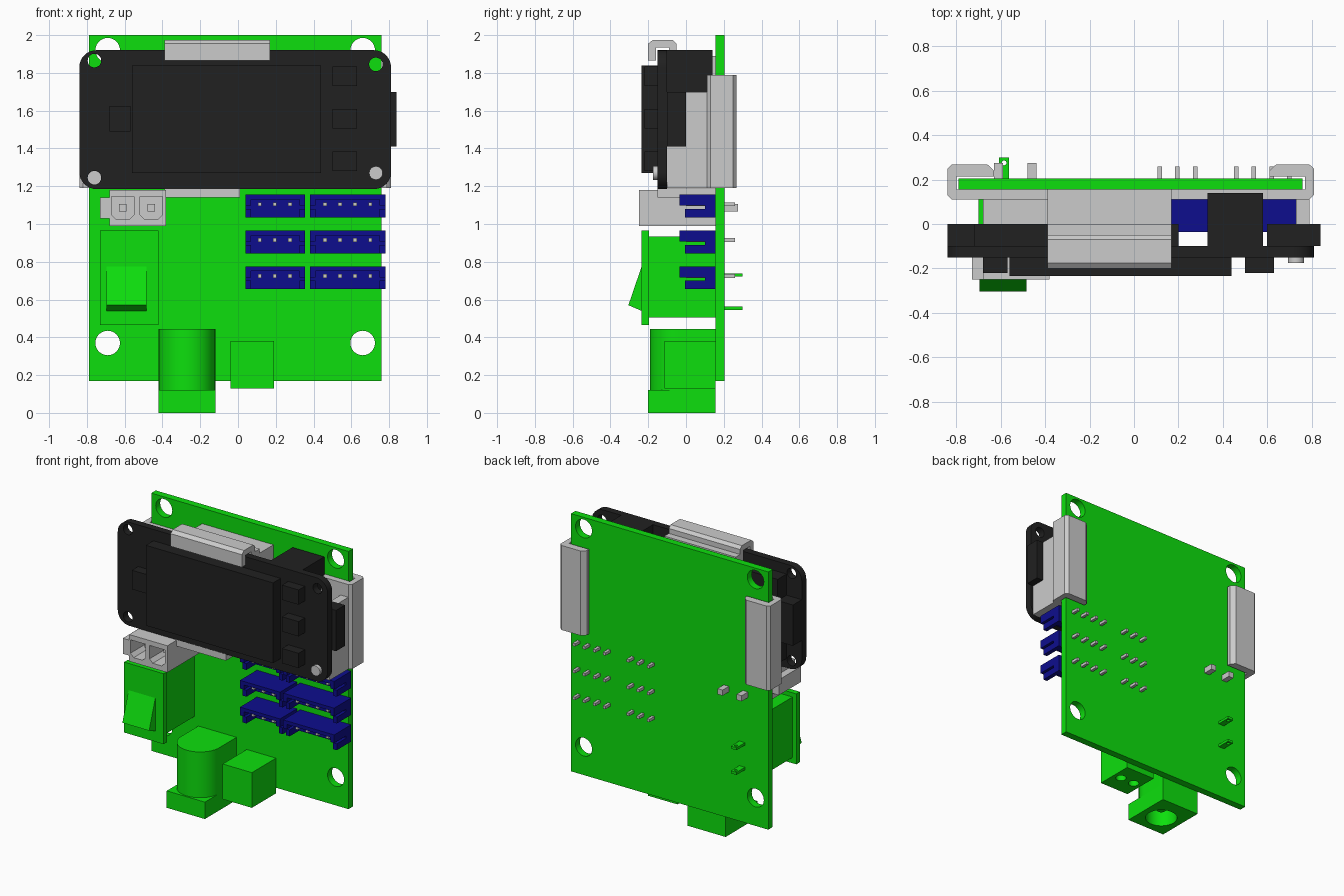
import bpy, bmesh
from math import sin, cos, pi
from mathutils import Vector

if "Cube" in bpy.data.objects:
    bpy.data.objects.remove(bpy.data.objects["Cube"])


def material(name, rgb):
    m = bpy.data.materials.new(name)
    m.diffuse_color = (*rgb, 1)
    m.use_nodes = True
    m.node_tree.nodes["Principled BSDF"].inputs["Base Color"].default_value = m.diffuse_color
    return m


GREEN = material("green", (0.004, 0.74, 0.004))
BLACK = material("black", (0.015, 0.015, 0.015))
BLUE = material("blue", (0.004, 0.004, 0.27))


def finish(name, bm, mat):
    bmesh.ops.recalc_face_normals(bm, faces=bm.faces)
    me = bpy.data.meshes.new(name)
    bm.to_mesh(me)
    bm.free()
    ob = bpy.data.objects.new(name, me)
    bpy.context.collection.objects.link(ob)
    if mat:
        me.materials.append(mat)
    return ob


def add_prism(bm, pts, axis, a, b):
    """Extrude a 2D outline along an axis from a to b."""
    def place(p, t):
        u, v = p
        return {"x": (t, u, v), "y": (u, t, v), "z": (u, v, t)}[axis]
    lo = [bm.verts.new(place(p, a)) for p in pts]
    hi = [bm.verts.new(place(p, b)) for p in pts]
    bm.faces.new(lo)
    bm.faces.new(hi)
    for i in range(len(pts)):
        j = (i + 1) % len(pts)
        bm.faces.new((lo[i], lo[j], hi[j], hi[i]))


def prism(name, pts, axis, a, b, mat=None):
    bm = bmesh.new()
    add_prism(bm, pts, axis, a, b)
    return finish(name, bm, mat)


def boxes(name, specs, mat=None):
    """Each spec is x0, x1, y0, y1, z0, z1."""
    bm = bmesh.new()
    for x0, x1, y0, y1, z0, z1 in specs:
        add_prism(bm, [(x0, y0), (x1, y0), (x1, y1), (x0, y1)], "z", z0, z1)
    return finish(name, bm, mat)


def arc(cx, cy, r, a0=0, a1=2 * pi, n=32, closed=True):
    m = n if closed else n + 1
    return [(cx + r * cos(a0 + (a1 - a0) * i / n), cy + r * sin(a0 + (a1 - a0) * i / n)) for i in range(m)]


def cut(ob, outlines, axis, a, b):
    """Subtract extruded outlines from an object."""
    bm = bmesh.new()
    for pts in outlines:
        add_prism(bm, pts, axis, a, b)
    cutter = finish("cutter", bm, None)
    cutter.hide_render = True
    mod = ob.modifiers.new("cut", "BOOLEAN")
    mod.object = cutter
    mod.operation = "DIFFERENCE"
    mod.solver = "EXACT"
    bpy.context.view_layer.objects.active = ob
    bpy.ops.object.modifier_apply(modifier=mod.name)
    bpy.data.objects.remove(cutter)


def smooth(ob):
    bpy.ops.object.select_all(action="DESELECT")
    ob.select_set(True)
    bpy.context.view_layer.objects.active = ob
    bpy.ops.object.shade_smooth_by_angle()


def rect(x0, x1, y0, y1):
    return [(x0, y0), (x1, y0), (x1, y1), (x0, y1)]


# circuit board with four mounting holes
board = boxes("circuit_board", [(-.79, .76, .155, .205, .17, 2)], GREEN)
cut(board, [arc(x, z, .065) for x in (-.69, .66) for z in (.37, 1.92)], "y", .1, .3)
smooth(board)

# display plate with rounded corners and screw holes
r = .09
outline = []
for i, (x, z) in enumerate([(.81 - r, 1.92 - r), (-.84 + r, 1.92 - r), (-.84 + r, 1.185 + r), (.81 - r, 1.185 + r)]):
    outline += arc(x, z, r, i * pi / 2, (i + 1) * pi / 2, 8, False)
plate = prism("display_plate", outline, "y", -.15, -.10, BLACK)
cut(plate, [arc(x, z, .036, n=24) for x, z in ((-.76, 1.865), (.73, 1.845), (-.76, 1.245))], "y", -.3, .0)
smooth(plate)

# screen, buttons and parts behind the plate
boxes("screen", [(-.56, .44, -.235, -.15, 1.27, 1.84)], BLACK)
boxes("buttons", [(.5, .63, -.22, -.15, z, z + .105) for z in (1.28, 1.505, 1.73)]
      + [(-.68, -.57, -.22, -.15, 1.49, 1.625)], BLACK)
boxes("display_back", [(-.72, .20, -.10, 0, 1.25, 1.85)], BLACK)
boxes("edge_ports", [(.6, .84, -.10, 0, 1.41, 1.7), (-.84, -.7, -.10, 0, 1.41, 1.7)], BLACK)
boxes("rear_plug", [(.33, .58, -.10, .14, 1.70, 1.92)], BLACK)

# holder: clip around the board edges
prism("board_clip", [(-.63, .215), (-.63, .24), (-.66, .268), (-.82, .268), (-.84, .25), (-.84, .13),
                     (-.82, .11), (.79, .11), (.81, .13), (.81, .25), (.79, .268), (.64, .268),
                     (.61, .24), (.61, .215), (.77, .215), (.77, .155), (-.80, .155), (-.80, .215)],
      "z", 1.19, 1.79)
# holder: centre block, bottom ledge, side arm, top hook and pin
boxes("holder_block", [(-.39, .17, 0, .155, 1.19, 1.89)])
boxes("holder_ledge", [(-.39, .01, -.15, .155, 1.14, 1.187)])
boxes("holder_arm", [(.73, .79, -.10, .115, 1.19, 1.41), (.73, .79, 0, .115, 1.41, 1.70)])
prism("holder_hook", [(-.2, 1.865), (-.2, 1.955), (-.175, 1.975), (-.07, 1.975), (-.05, 1.955), (-.05, 1.92),
                      (-.09, 1.92), (-.09, 1.935), (-.16, 1.935), (-.16, 1.865)], "x", -.39, .17)
boxes("hook_bridge", [(-.39, .17, -.09, 0, 1.86, 1.92)])
pin = prism("holder_pin", arc(.73, 1.27, .036, n=24), "y", -.175, -.0)
smooth(pin)

# blue pin headers with their pins
pins = []
for row, z in enumerate((.655, .845, 1.035)):
    for x0, x1, first, count in ((.04, .355, .115, 3), (.38, .78, .46, 4)):
        profile = [(-.035, .12), (.155, .12), (.155, 0), (-.005, 0),
                   (-.005, .045), (.10, .045), (.10, .062), (-.035, .062)]
        header = prism(f"header_{row}_{count}", [(y, z + h) for y, h in profile], "x", x0, x1, BLUE)
        cut(header, [rect(x0 + .03, x1 - .03, z - .02, z + .095)], "y", -.1, .10)
        for i in range(count):
            x = first + .08 * i
            pins.append((x - .01, x + .01, 0, .26, z + .06, z + .08))
boxes("header_pins", pins)

# two-way power plug socket
socket = boxes("power_socket", [(-.68, -.38, -.25, .155, .99, 1.18)])
sides = [(-.06, -.035), (-.035, -.06), (.035, -.06), (.06, -.035), (.06, .06), (-.06, .06)]
cut(socket, [[(cx + u, 1.085 + v) for u, v in sides] for cx in (-.61, -.46)], "y", -.3, 0)
boxes("socket_latch", [(-.73, -.68, -.25, .0, 1.03, 1.14)])
boxes("socket_pins", [(x - .02, x + .02, -.15, .275, 1.065, 1.105) for x in (-.61, -.46)])

# rocker switch
boxes("switch_body", [(-.70, -.45, -.20, .155, .505, .935)], GREEN)
boxes("switch_flange", [(-.73, -.42, -.235, -.195, .465, .965)], GREEN)
prism("switch_rocker", [(-.23, .775), (-.235, .775), (-.305, .57), (-.235, .54), (-.23, .54)], "x", -.695, -.485, GREEN)
tabs = boxes("switch_tabs", [(-.607, -.562, .15, .30, z - .009, z + .009) for z in (.555, .73)], GREEN)
cut(tabs, [arc(-.585, .275, .011, n=12)], "z", .4, .9)

# barrel jack with a round bottom opening
jack = prism("jack_body", arc(-.27, -.04, .15, pi, 2 * pi, 24, False) + [(-.12, .155), (-.42, .155)],
             "z", .12, .445, GREEN)
base = boxes("jack_base", [(-.42, -.12, -.2, .155, 0, .12)], GREEN)
for ob in (jack, base):
    cut(ob, [arc(-.27, -.04, .105)], "z", -.1, .36)
    smooth(ob)
smooth(prism("jack_contact", arc(-.27, -.04, .03, n=16), "z", .06, .37, GREEN))

# wire terminal with two wire holes underneath
terminal = boxes("wire_terminal", [(-.04, .19, -.115, .155, .13, .38)], GREEN)
cut(terminal, [arc(x, .02, .035, n=20) for x in (.02, .13)], "z", 0, .25)
smooth(terminal)
